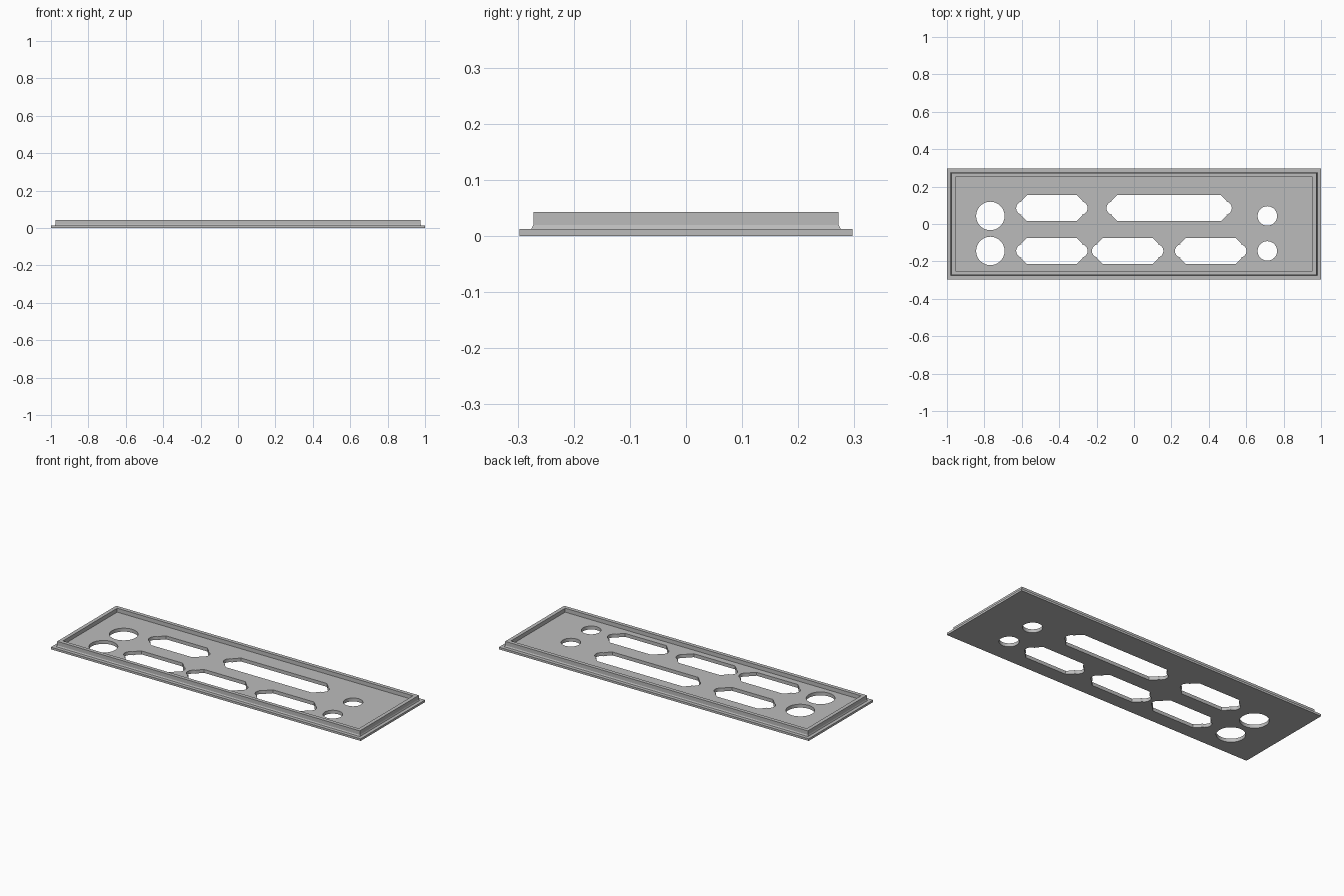
import bpy, bmesh, math

if "Cube" in bpy.data.objects:
    bpy.data.objects.remove(bpy.data.objects["Cube"])

metal = bpy.data.materials.new("light grey metal")
metal.diffuse_color = (0.5, 0.5, 0.5, 1)
metal.use_nodes = True
metal.node_tree.nodes["Principled BSDF"].inputs["Base Color"].default_value = metal.diffuse_color


def finish(bm, name):
    bmesh.ops.recalc_face_normals(bm, faces=bm.faces)
    mesh = bpy.data.meshes.new(name)
    bm.to_mesh(mesh)
    bm.free()
    mesh.materials.append(metal)
    obj = bpy.data.objects.new(name, mesh)
    bpy.context.collection.objects.link(obj)
    return obj


# Panel: stacked rectangular rings (half x, half y, z) from underside to recessed floor
rings = [(1.0, 0.297, 0.0), (1.0, 0.297, 0.0125), (0.98, 0.276, 0.0125),
         (0.977, 0.272, 0.02), (0.977, 0.272, 0.043), (0.955, 0.25, 0.043),
         (0.955, 0.25, 0.02)]
bm = bmesh.new()
loops = [[bm.verts.new((sx * x, sy * y, z))
          for sx, sy in ((-1, -1), (1, -1), (1, 1), (-1, 1))] for x, y, z in rings]
for a, b in zip(loops, loops[1:]):
    for i in range(4):
        j = (i + 1) % 4
        bm.faces.new((a[i], a[j], b[j], b[i]))
bm.faces.new(loops[0][::-1])
bm.faces.new(loops[-1])
panel = finish(bm, "port_panel")


def circle(r, n=48):
    return [(r * math.cos(2 * math.pi * i / n), r * math.sin(2 * math.pi * i / n))
            for i in range(n)]


def connector(h):
    """Chamfered slot with a rounded screw notch at each end."""
    r = 0.036
    end = [(h - 0.058, -0.07), (h - 0.026, -0.038)]
    for i in range(13):
        a = math.radians(-80 + 160 * i / 12)
        end.append((h - r + r * math.cos(a), r * math.sin(a)))
    end += [(h - 0.026, 0.038), (h - 0.058, 0.07)]
    return end + [(-x, -y) for x, y in end]


# Openings: outline and centre
upper, lower, jack = 0.085, -0.144, 0.043
holes = [(connector(0.191), x, y) for x, y in
         ((-0.439, upper), (-0.439, lower), (-0.034, lower), (0.41, lower))]
holes.append((connector(0.335), 0.188, upper))
for y in (jack, lower):
    holes.append((circle(0.076), -0.768, y))
    holes.append((circle(0.052), 0.713, y))

bm = bmesh.new()
for outline, cx, cy in holes:
    low = [bm.verts.new((cx + x, cy + y, -0.1)) for x, y in outline]
    face = bm.faces.new(low)
    ext = bmesh.ops.extrude_face_region(bm, geom=[face])
    bmesh.ops.translate(bm, vec=(0, 0, 0.2),
                        verts=[v for v in ext["geom"] if isinstance(v, bmesh.types.BMVert)])
cutter = finish(bm, "opening_cutter")
cutter.hide_render = True

# Cut the openings, then remove the helper
cut = panel.modifiers.new("openings", 'BOOLEAN')
cut.operation = 'DIFFERENCE'
cut.solver = 'EXACT'
cut.object = cutter
bpy.context.view_layer.objects.active = panel
panel.select_set(True)
bpy.ops.object.modifier_apply(modifier=cut.name)
bpy.data.objects.remove(cutter)
bpy.ops.object.shade_smooth_by_angle(angle=math.radians(20))
